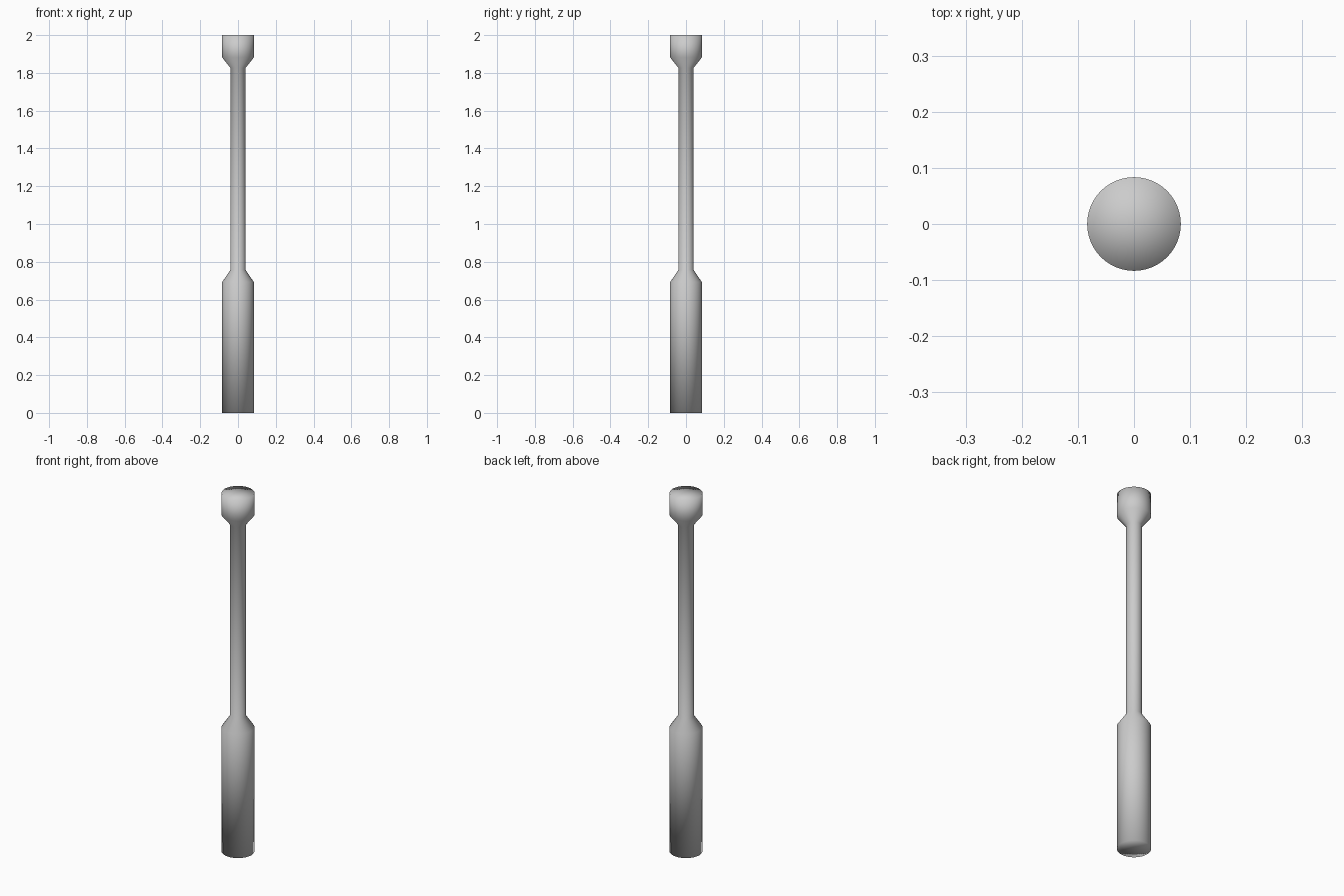
import bpy, bmesh
from math import cos, sin, tau

if "Cube" in bpy.data.objects:
    bpy.data.objects.remove(bpy.data.objects["Cube"])

SIDES = 48
# (radius, height) from the foot to the top
PROFILE = [(0.0835, 0), (0.0835, 0.693), (0.04, 0.757),
           (0.04, 1.826), (0.0835, 1.881), (0.0835, 2.0)]


def ring(bm, r, z):
    return [bm.verts.new((r * cos(tau * i / SIDES), r * sin(tau * i / SIDES), z))
            for i in range(SIDES)]


def bridge(bm, a, b):
    for i in range(SIDES):
        j = (i + 1) % SIDES
        bm.faces.new((a[i], a[j], b[j], b[i]))


def fan(bm, loop, z):
    c = bm.verts.new((0, 0, z))
    for i in range(SIDES):
        bm.faces.new((loop[i], loop[(i + 1) % SIDES], c))


# Turned shaft: thick grip, slim neck and flared head
bm = bmesh.new()
rings = [ring(bm, r, z) for r, z in PROFILE]
for a, b in zip(rings, rings[1:]):
    bridge(bm, a, b)

# Flat end caps, softly shaded into the sides
fan(bm, rings[0], 0)
fan(bm, rings[-1], 2.0)
bmesh.ops.recalc_face_normals(bm, faces=bm.faces[:])
for f in bm.faces:
    f.smooth = True

mesh = bpy.data.meshes.new("turned_post")
bm.to_mesh(mesh)
bm.free()
bpy.context.collection.objects.link(bpy.data.objects.new("turned_post", mesh))
